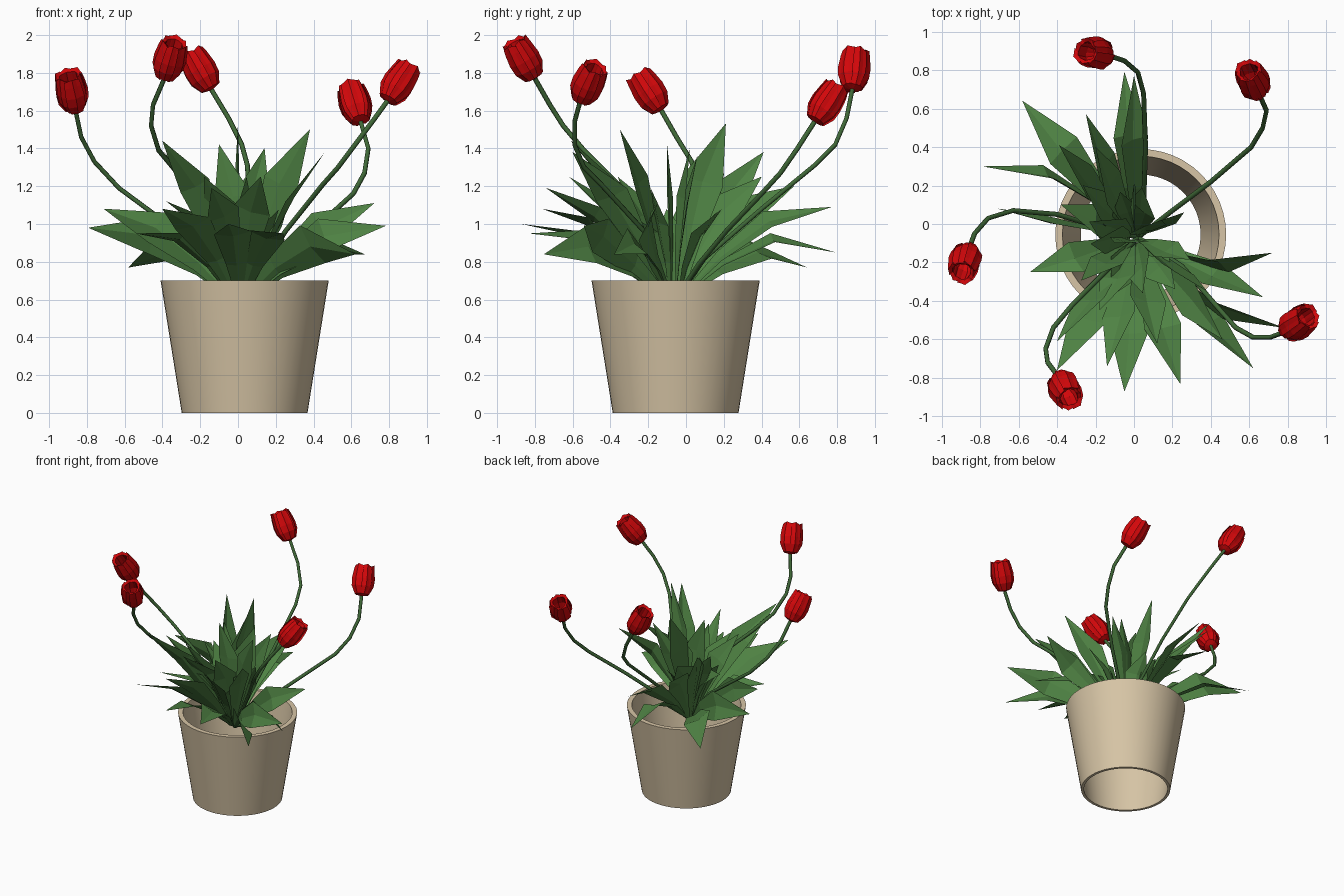
import bpy, math, random
from mathutils import Vector

random.seed(4)
if "Cube" in bpy.data.objects:
    bpy.data.objects.remove(bpy.data.objects["Cube"])


def material(name, rgb):
    m = bpy.data.materials.new(name)
    m.use_nodes = True
    m.diffuse_color = (*rgb, 1)
    m.node_tree.nodes["Principled BSDF"].inputs["Base Color"].default_value = (*rgb, 1)
    return m


CLAY = material("beige clay", (0.68, 0.56, 0.38))
LEAF = material("leaf green", (0.078, 0.225, 0.057))
STEM = material("stem green", (0.05, 0.14, 0.038))
RED = material("petal red", (0.65, 0.002, 0.003))


def mesh_object(name, verts, faces, mat):
    me = bpy.data.meshes.new(name)
    me.from_pydata([tuple(v) for v in verts], [], faces)
    me.materials.append(mat)
    ob = bpy.data.objects.new(name, me)
    bpy.context.collection.objects.link(ob)
    return ob


def grid_faces(rows, cols, start=0):
    return [(start + r * cols + c, start + r * cols + c + 1,
             start + (r + 1) * cols + c + 1, start + (r + 1) * cols + c)
            for r in range(rows - 1) for c in range(cols - 1)]


# Pot: open tapered tube with a flat rim
def build_pot():
    profile = [(0.333, 0), (0.445, 0.7), (0.408, 0.7), (0.312, 0)]
    n = 48
    verts, faces = [], []
    for r, z in profile:
        for i in range(n):
            a = math.tau * i / n
            verts.append((0.035 + r * math.cos(a), -0.055 + r * math.sin(a), z))
    for k in range(4):
        for i in range(n):
            j, q = (i + 1) % n, (k + 1) % 4
            faces.append((k * n + i, k * n + j, q * n + j, q * n + i))
    pot = mesh_object("pot", verts, faces, CLAY)
    bpy.context.view_layer.objects.active = pot
    pot.select_set(True)
    bpy.ops.object.shade_smooth_by_angle(angle=math.radians(35))
    pot.select_set(False)


# Stem: thin swept tube through a few points
def build_stem(name, points):
    cu = bpy.data.curves.new(name, "CURVE")
    cu.dimensions = "3D"
    cu.bevel_depth = 0.013
    cu.bevel_resolution = 1
    sp = cu.splines.new("POLY")
    sp.points.add(len(points) - 1)
    for p, co in zip(sp.points, points):
        p.co = (*co, 1)
    cu.materials.append(STEM)
    ob = bpy.data.objects.new(name, cu)
    bpy.context.collection.objects.link(ob)


# Flower head: six thick upright petals around a deep open cup
def build_flower(name, base, tip):
    base = Vector(base)
    rot = (Vector(tip) - base).to_track_quat("Z", "Y")
    profile = [(0.008, 0), (0.052, 0.012), (0.08, 0.07), (0.084, 0.125), (0.076, 0.19), (0.069, 0.222),
               (0.05, 0.218), (0.054, 0.13), (0.01, 0.04)]
    cols = 5
    verts, faces = [], []
    for p in range(6):
        start = len(verts)
        grow = 1.05 if p % 2 else 0.94
        for k, (r, z) in enumerate(profile):
            for c in range(cols):
                s = (c - 2) / 2
                a = math.tau * p / 6 + s * 0.62
                rr = r * grow * (1 - 0.07 * (abs(s) == 0.5))
                lift = 0.015 * (1 - abs(s)) if k == 5 else 0
                v = Vector((rr * math.cos(a), rr * math.sin(a), z + lift))
                verts.append(base + rot @ v)
        faces += grid_faces(len(profile), cols, start)
    mesh_object(name, verts, faces, RED)


# Leaf: creased strip, narrow at the root, widest past the middle, pointed tip
def build_leaf(name, tip, width, arch, roll, sway=0.0):
    tip = Vector(tip)
    flat = Vector((tip.x - 0.01, tip.y + 0.07, 0)).normalized()
    root = Vector((0.01, -0.07, 0.6)) + flat * 0.03
    axis = (tip - root).normalized()
    side = Vector((-flat.y, flat.x, 0))
    up = side.cross(axis)
    if up.z < 0:
        up = -up
    wide = side * math.cos(roll) + up * math.sin(roll)
    crease = up * math.cos(roll) - side * math.sin(roll)
    verts = []
    for t, w, h in [(0, 0.14, 0), (0.32, 0.62, 0.7), (0.66, 1.12, 1), (1, 0.01, 0)]:
        mid = root.lerp(tip, t) + (up * arch + side * sway) * h
        half = wide * width * w / 2
        verts += [mid - half, mid - crease * width * w * 0.1, mid + half]
    mesh_object(name, verts, grid_faces(4, 3), LEAF)


build_pot()

# Tulips: stem path ending at the flower base, then the flower tip
ROOT = (0.02, -0.07, 0.58)
tulips = {
    "left": ([(-0.2, -0.01, 0.87), (-0.4, 0.05, 1.02), (-0.63, 0.07, 1.19), (-0.76, 0.03, 1.33),
              (-0.83, -0.05, 1.46), (-0.86, -0.13, 1.6)], (-0.9, -0.26, 1.8)),
    "front": ([(-0.15, -0.25, 1.1), (-0.32, -0.42, 1.27), (-0.42, -0.54, 1.39), (-0.46, -0.65, 1.52),
               (-0.45, -0.72, 1.63), (-0.39, -0.8, 1.77)], (-0.33, -0.92, 1.98)),
    "back": ([(0.05, 0.1, 0.82), (0.06, 0.4, 1.08), (0.05, 0.68, 1.31), (0.02, 0.79, 1.42),
              (-0.05, 0.85, 1.56), (-0.14, 0.88, 1.71)], (-0.26, 0.9, 1.92)),
    "back_right": ([(0.2, 0.07, 0.79), (0.4, 0.22, 0.97), (0.61, 0.4, 1.16), (0.67, 0.5, 1.27),
                    (0.69, 0.59, 1.4), (0.65, 0.68, 1.54)], (0.59, 0.81, 1.74)),
    "right": ([(0.25, -0.22, 0.96), (0.45, -0.45, 1.21), (0.53, -0.54, 1.3), (0.62, -0.59, 1.42),
               (0.71, -0.59, 1.54), (0.79, -0.56, 1.65)], (0.92, -0.47, 1.85)),
}
for key, (path, tip) in tulips.items():
    build_stem(key + "_stem", [ROOT] + path)
    build_flower(key + "_flower", path[-1], tip)

# Outer arching leaves: tip, width, arch, roll, sideways bend
outer = [
    ((-0.05, 0.79, 0.85), 0.15, 0.17, 0.3), ((0.0, 0.77, 1.09), 0.15, 0.12, 0.6),
    ((-0.25, 0.57, 1.2), 0.18, 0.1, 0.9), ((-0.58, 0.64, 0.77), 0.2, 0.16, 0.5),
    ((-0.79, 0.3, 0.98), 0.2, 0.1, 1.4, -0.12), ((-0.71, 0.08, 1.08), 0.17, 0.08, 1.4),
    ((-0.54, -0.25, 0.95), 0.16, 0.12, 0.3), ((-0.4, -0.76, 1.08), 0.18, 0.1, 0.4),
    ((-0.14, -0.74, 1.19), 0.17, 0.08, 0.6), ((-0.05, -0.87, 1.0), 0.18, 0.1, 0.1),
    ((0.24, -0.83, 0.95), 0.18, 0.12, -0.3), ((0.62, -0.75, 0.84), 0.22, 0.14, -1.0),
    ((0.67, -0.38, 0.84), 0.18, 0.16, -0.8), ((0.72, -0.15, 1.11), 0.17, 0.06, 1.3, -0.1),
    ((0.78, -0.54, 0.99), 0.18, 0.09, 1.3, -0.1),
]
# Inner taller leaves, many turned edge-on to the clump
inner = [
    ((-0.39, 0.41, 1.38), 0.18, 0.06, 0.9), ((0.38, -0.35, 1.5), 0.18, 0.05, -1.3),
    ((0.46, -0.6, 1.38), 0.17, 0.06, 0.6), ((0.0, 0.21, 1.53), 0.2, 0.04, 1.5),
    ((-0.1, -0.1, 1.42), 0.18, 0.05, 1.2), ((0.26, 0.06, 1.36), 0.16, 0.06, 1.2),
    ((-0.4, -0.61, 1.44), 0.15, 0.08, 0.8), ((0.14, 0.02, 1.4), 0.18, 0.04, 1.2),
    ((-0.38, 0.1, 1.12), 0.17, 0.1, 0.6), ((-0.2, 0.4, 1.25), 0.19, 0.08, 0.9),
    ((0.12, -0.62, 1.25), 0.18, 0.07, -0.5), ((-0.18, -0.45, 1.25), 0.17, 0.08, 0.6),
]
for label, leaves in (("outer_leaf", outer), ("inner_leaf", inner)):
    for i, args in enumerate(leaves):
        build_leaf(f"{label}_{i + 1}", *args)

# Short filler leaves in the middle of the clump
for i in range(10):
    a = math.radians(80 + 255 * i / 9)
    r = random.uniform(0.2, 0.38)
    tip = (r * math.cos(a), -0.05 + r * math.sin(a), random.uniform(1.05, 1.32))
    build_leaf(f"filler_leaf_{i + 1}", tip, 0.16, 0.06, random.uniform(-1.2, 1.2))
